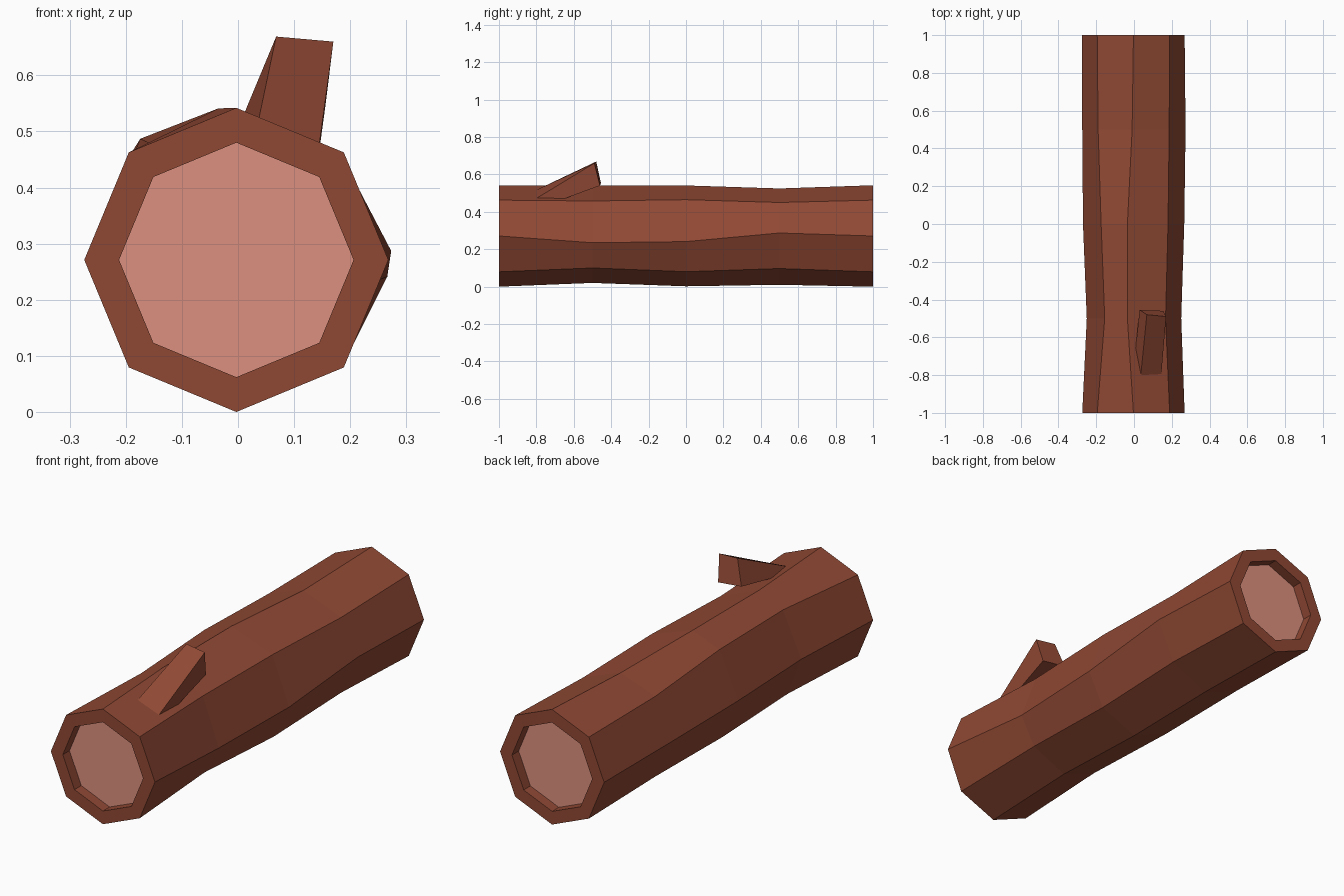
import bpy, math
from mathutils import Vector

if "Cube" in bpy.data.objects:
    bpy.data.objects.remove(bpy.data.objects["Cube"])


def material(name, rgb):
    m = bpy.data.materials.new(name)
    m.diffuse_color = (*rgb, 1)
    m.use_nodes = True
    m.node_tree.nodes["Principled BSDF"].inputs["Base Color"].default_value = m.diffuse_color
    return m


bark = material("bark brown", (0.28, 0.066, 0.034))
wood = material("cut wood pink", (0.72, 0.28, 0.21))


def make(name, verts, faces, mats):
    me = bpy.data.meshes.new(name)
    me.from_pydata(verts, [], faces)
    for m in mats:
        me.materials.append(m)
    ob = bpy.data.objects.new(name, me)
    bpy.context.collection.objects.link(ob)
    return ob


def octagon(r):
    return [(-0.003 + r * math.sin(k * math.pi / 4), 0.271 + r * math.cos(k * math.pi / 4))
            for k in range(8)]


# Log: octagonal cross-sections (clockwise from the top), gnarled in the middle
outer, inner = octagon(0.271), octagon(0.209)
low = [(-0.035, 0.541), (0.167, 0.458), (0.25, 0.235), (0.175, 0.10),
       (-0.003, 0.02), (-0.18, 0.09), (-0.25, 0.271), (-0.155, 0.478)]
mid = [(-0.035, 0.541), (0.18, 0.465), (0.266, 0.241), (0.185, 0.08),
       (-0.003, 0.002), (-0.19, 0.08), (-0.27, 0.271), (-0.174, 0.487)]
high = [(-0.01, 0.525), (0.186, 0.45), (0.273, 0.287), (0.187, 0.097),
        (-0.003, 0.01), (-0.19, 0.085), (-0.274, 0.271), (-0.19, 0.462)]
recess = 0.05
rings = [(-1 + recess, inner), (-1, inner), (-1, outer), (-0.5, low), (0, mid),
         (0.5, high), (1, outer), (1, inner), (1 - recess, inner)]
verts = [(x, y, z) for y, ring in rings for x, z in ring]
faces = []
for i in range(len(rings) - 1):
    for k in range(8):
        n = (k + 1) % 8
        faces.append((i * 8 + k, i * 8 + 8 + k, i * 8 + 8 + n, i * 8 + n))
last = (len(rings) - 1) * 8
faces += [tuple(range(8)), tuple(range(last + 7, last - 1, -1))]
log = make("log", verts, faces, [bark, wood])

# Recessed sawn ends are the only eight-sided faces
for p in log.data.polygons:
    p.material_index = 1 if len(p.vertices) == 8 else 0

# Branch stub: slanted four-sided block rooted in the log
tip = [Vector(v) for v in ((0.068, -0.48, 0.669), (0.17, -0.49, 0.66),
                           (0.155, -0.46, 0.54), (0.03, -0.455, 0.555))]
root = [Vector(v) for v in ((0.037, -0.79, 0.522), (0.145, -0.79, 0.478),
                            (0.146, -0.64, 0.474), (0.01, -0.64, 0.527))]
root = [r + (r - t) * 0.12 for r, t in zip(root, tip)]
sides = [(k, (k + 1) % 4, 4 + (k + 1) % 4, 4 + k) for k in range(4)]
branch = make("branch_stub", root + tip, sides + [(3, 2, 1, 0), (4, 5, 6, 7)], [bark])

# Consistent outward normals
import bmesh
for ob in (log, branch):
    bm = bmesh.new()
    bm.from_mesh(ob.data)
    bmesh.ops.recalc_face_normals(bm, faces=bm.faces)
    bm.to_mesh(ob.data)
    bm.free()
